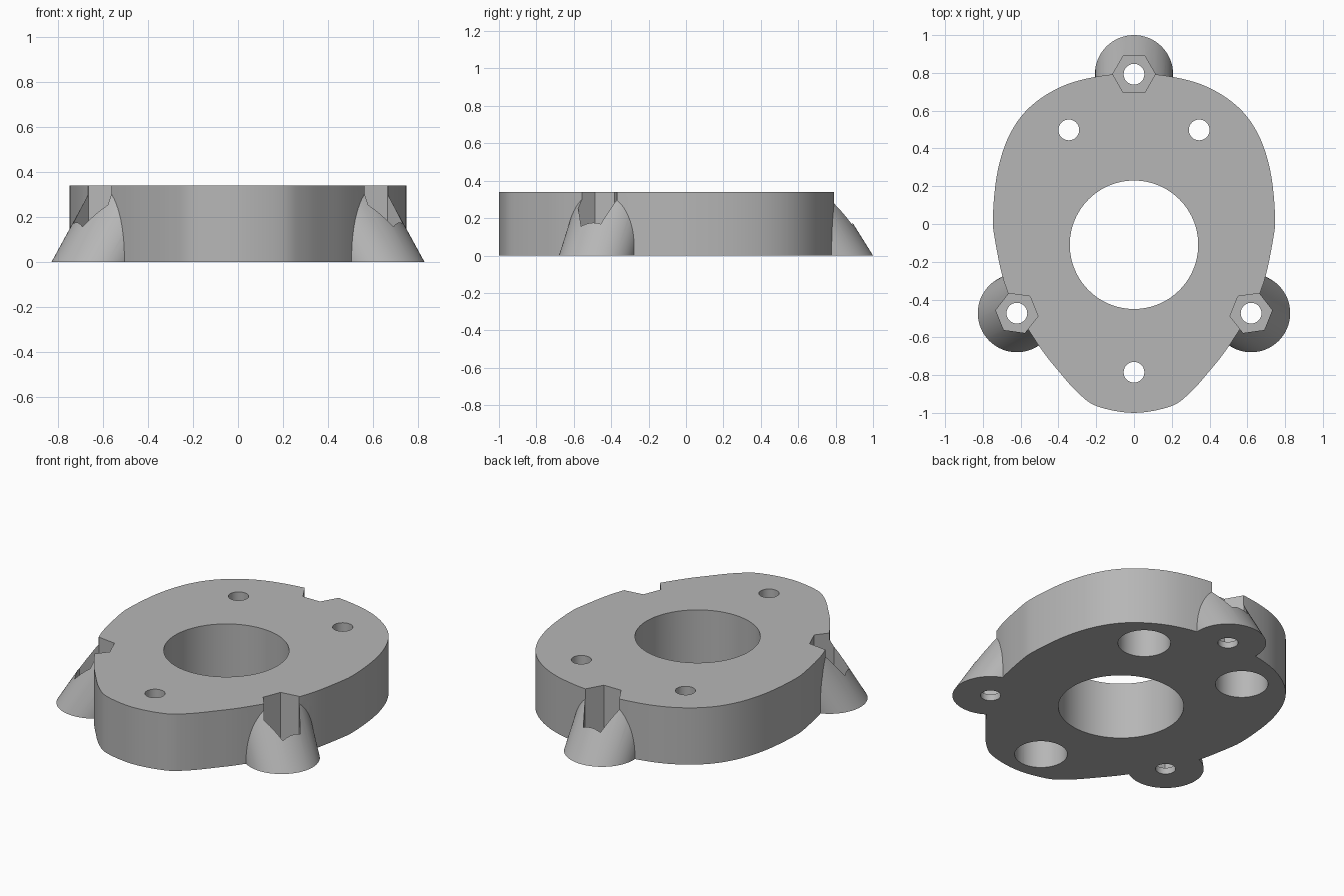
import bpy, bmesh, math
from mathutils import Vector

if "Cube" in bpy.data.objects:
    bpy.data.objects.remove(bpy.data.objects["Cube"])

H = 0.34  # plate thickness

grey = bpy.data.materials.new("plain grey")
grey.diffuse_color = (0.47, 0.47, 0.47, 1)
grey.use_nodes = True
grey.node_tree.nodes["Principled BSDF"].inputs["Base Color"].default_value = grey.diffuse_color


def loft(name, bottom, top, z0, z1):
    """Solid between two matching outlines."""
    bm = bmesh.new()
    a = [bm.verts.new((x, y, z0)) for x, y in bottom]
    b = [bm.verts.new((x, y, z1)) for x, y in top]
    n = len(a)
    bm.faces.new(a[::-1])
    bm.faces.new(b)
    for i in range(n):
        j = (i + 1) % n
        bm.faces.new((a[i], a[j], b[j], b[i]))
    bmesh.ops.recalc_face_normals(bm, faces=bm.faces)
    mesh = bpy.data.meshes.new(name)
    bm.to_mesh(mesh)
    bm.free()
    mesh.materials.append(grey)
    ob = bpy.data.objects.new(name, mesh)
    bpy.context.collection.objects.link(ob)
    return ob


def ring(x, y, r, n, turn=0.0):
    return [(x + r * math.cos(turn + math.tau * i / n),
             y + r * math.sin(turn + math.tau * i / n)) for i in range(n)]


def smooth_loop(pts, steps):
    """Closed curve passing through the points."""
    out, n = [], len(pts)
    for i in range(n):
        p0, p1, p2, p3 = (Vector(pts[(i + k) % n]) for k in (-1, 0, 1, 2))
        for s in range(steps):
            t = s / steps
            q = 0.5 * (2 * p1 + (p2 - p0) * t + (2 * p0 - 5 * p1 + 4 * p2 - p3) * t**2
                       + (3 * p1 - p0 - 3 * p2 + p3) * t**3)
            out.append((q.x, q.y))
    return out


def combine(target, tool, operation):
    mod = target.modifiers.new(operation.lower(), 'BOOLEAN')
    mod.operation, mod.solver, mod.object = operation, 'EXACT', tool
    bpy.context.view_layer.objects.active = target
    bpy.ops.object.modifier_apply(modifier=mod.name)
    bpy.data.objects.remove(tool)


def drill(x, y, r, z0, z1, n=48, turn=0.0):
    o = ring(x, y, r, n, turn)
    combine(plate, loft("cutter", o, o, z0, z1), 'DIFFERENCE')


# Egg-shaped plate, right half of the outline then mirrored
half = [(0.19, -0.967), (0.29, -0.90), (0.39, -0.79), (0.51, -0.635), (0.668, -0.363),
        (0.735, -0.09), (0.746, 0.06), (0.72, 0.29), (0.655, 0.48), (0.55, 0.62),
        (0.39, 0.725), (0.20, 0.78)]
outline = [(0, -1.0)] + half + [(0, 0.797)] + [(-x, y) for x, y in reversed(half)]
outline = smooth_loop(outline, 5)
plate = loft("mounting_plate", outline, outline, 0, H)

# Three lugs that lean inward: x, y, lean direction, hex turn
lugs = [(0, 0.793, (0, -1), 0),
        (-0.62, -0.472, (0.87, 0.5), math.radians(-8)),
        (0.62, -0.472, (-0.87, 0.5), math.radians(8))]
for x, y, (dx, dy), turn in lugs:
    lug = loft("lug", ring(x, y, 0.207, 64),
               ring(x + 0.21 * dx, y + 0.21 * dy, 0.205, 64), 0, H - 0.001)
    combine(plate, lug, 'UNION')

# Nut pockets and bolt holes in the lugs
for x, y, lean, turn in lugs:
    drill(x, y, 0.113, 0.038, 0.6, 6, turn)
    drill(x, y, 0.055, -0.1, 0.2, 32)

# Screw holes with wide recesses underneath
for x, y in [(-0.345, 0.498), (0.345, 0.498), (0, -0.785)]:
    drill(x, y, 0.055, -0.1, 0.6, 32)
    drill(x, y, 0.143, -0.1, 0.22)

# Large central opening
drill(0, -0.11, 0.34, -0.1, 0.6, 96)

# Smooth curved walls, keep crisp edges
bpy.ops.object.select_all(action='DESELECT')
plate.select_set(True)
bpy.context.view_layer.objects.active = plate
bpy.ops.object.shade_smooth_by_angle(angle=math.radians(30))
